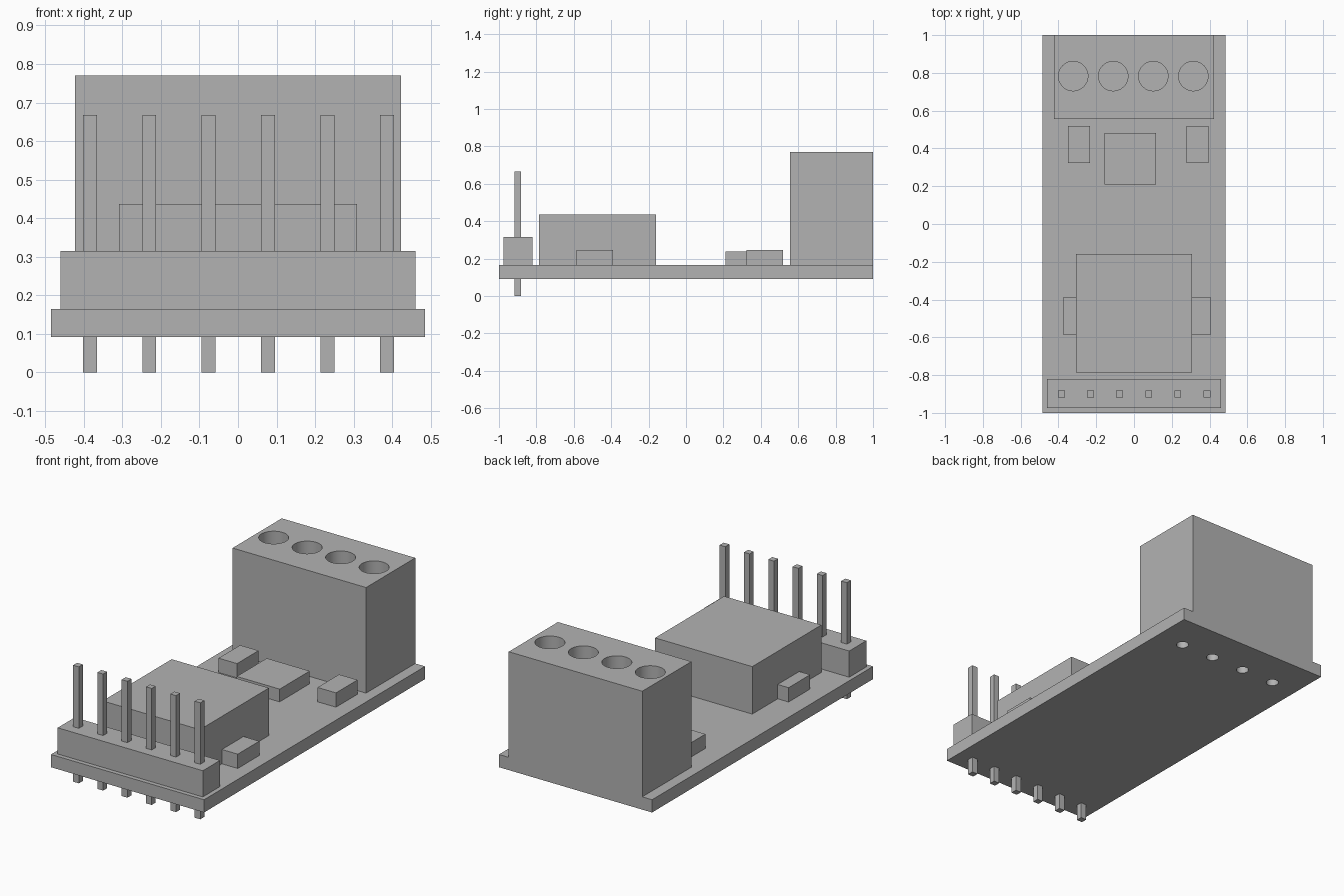
import bpy
import bmesh
from mathutils import Matrix, Vector

cube = bpy.data.objects.get("Cube")
if cube:
    bpy.data.objects.remove(cube, do_unlink=True)

grey = bpy.data.materials.new("plain grey")
grey.use_nodes = True
colour = (0.45, 0.45, 0.45, 1)
grey.diffuse_color = colour
grey.node_tree.nodes["Principled BSDF"].inputs["Base Color"].default_value = colour


def finish(name, bm):
    mesh = bpy.data.meshes.new(name)
    bm.to_mesh(mesh)
    bm.free()
    mesh.materials.append(grey)
    obj = bpy.data.objects.new(name, mesh)
    bpy.context.collection.objects.link(obj)
    return obj


def box(name, x, y, z):
    """Box spanning the given (low, high) ranges."""
    bm = bmesh.new()
    spans = (x, y, z)
    centre = Vector([(a + b) / 2 for a, b in spans])
    size = Vector([b - a for a, b in spans])
    bmesh.ops.create_cube(bm, size=1,
                          matrix=Matrix.Translation(centre) @ Matrix.Diagonal(size).to_4x4())
    return finish(name, bm)


def drill(target, radius, bottom, top):
    """Cut the row of four round holes into a part."""
    bm = bmesh.new()
    for i in range(4):
        place = Matrix.Translation((HOLE_X + i * HOLE_PITCH, HOLE_Y, (bottom + top) / 2))
        bmesh.ops.create_cone(bm, cap_ends=True, segments=48, radius1=radius,
                              radius2=radius, depth=top - bottom, matrix=place)
    cutter = finish(target.name + "_cutter", bm)
    cutter.hide_render = True
    mod = target.modifiers.new("holes", "BOOLEAN")
    mod.object = cutter
    mod.operation = "DIFFERENCE"
    mod.solver = "EXACT"
    bpy.ops.object.select_all(action="DESELECT")
    bpy.context.view_layer.objects.active = target
    target.select_set(True)
    bpy.ops.object.modifier_apply(modifier=mod.name)
    bpy.data.objects.remove(cutter, do_unlink=True)
    bpy.ops.object.shade_smooth_by_angle()


HOLE_X, HOLE_PITCH, HOLE_Y = -0.322, 0.212, 0.783
DECK = 0.165

# Circuit board with solder holes under the terminal block
board = box("circuit_board", (-0.485, 0.485), (-1, 1), (0.092, DECK))
drill(board, 0.033, 0.05, 0.2)

# Terminal block with blind screw wells
block = box("terminal_block", (-0.423, 0.423), (0.555, 1), (DECK, 0.77))
drill(block, 0.078, 0.4, 0.9)

# Pin header
box("header_base", (-0.46, 0.46), (-0.975, -0.82), (DECK, 0.315))
for i in range(6):
    px = -0.384 + i * 0.154
    box(f"header_pin_{i + 1}", (px - 0.018, px + 0.018), (-0.918, -0.882), (0, 0.667))

# Large module and small chip
box("large_module", (-0.308, 0.308), (-0.785, -0.16), (DECK, 0.437))
box("small_chip", (-0.155, 0.117), (0.21, 0.482), (DECK, 0.238))

# Small surface-mounted components
for name, x, y in (("rear_right_component", -0.35, 0.324),
                   ("rear_left_component", 0.277, 0.324),
                   ("front_right_component", -0.377, -0.585),
                   ("front_left_component", 0.291, -0.585)):
    box(name, (x, x + 0.117), (y, y + 0.195), (DECK, 0.247))
